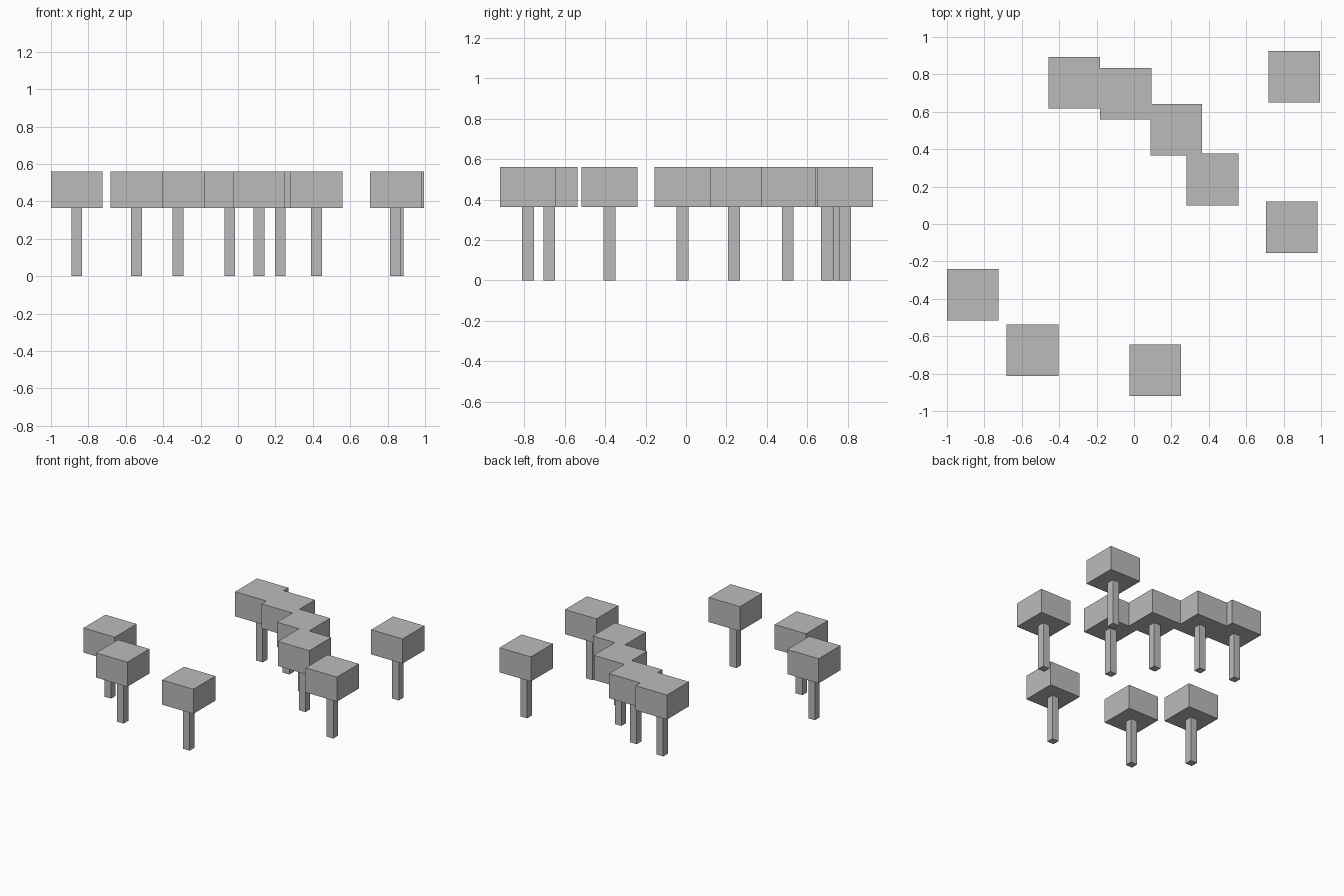
import bpy

default = bpy.data.objects.get("Cube")
if default:
    bpy.data.objects.remove(default, do_unlink=True)

# Single plain grey for every part
grey = bpy.data.materials.new("plain_grey")
grey.use_nodes = True
colour = (0.5, 0.5, 0.5, 1)
grey.diffuse_color = colour
grey.node_tree.nodes["Principled BSDF"].inputs["Base Color"].default_value = colour

BLOCK = 0.276      # canopy width
POST = 0.058       # trunk width
JOIN = 0.364       # height where trunk meets canopy
TOP = 0.56


def box(name, x, y, width, z0, z1):
    """Square upright box between two heights."""
    bpy.ops.mesh.primitive_cube_add(size=1, location=(x, y, (z0 + z1) / 2))
    ob = bpy.context.object
    ob.name = name
    ob.scale = (width, width, z1 - z0)
    bpy.ops.object.transform_apply(location=False, rotation=False, scale=True)
    ob.data.materials.append(grey)
    return ob


# Tree centres: the back row of four, then the scattered ones
trees = [
    (-0.32, 0.756), (-0.044, 0.696), (0.226, 0.503), (0.42, 0.238),
    (0.843, -0.017), (0.857, 0.787), (-0.862, -0.379), (-0.543, -0.676),
    (0.113, -0.782),
]
for i, (x, y) in enumerate(trees, 1):
    box(f"trunk_{i}", x, y, POST, 0, JOIN)
    box(f"canopy_{i}", x, y, BLOCK, JOIN, TOP)
